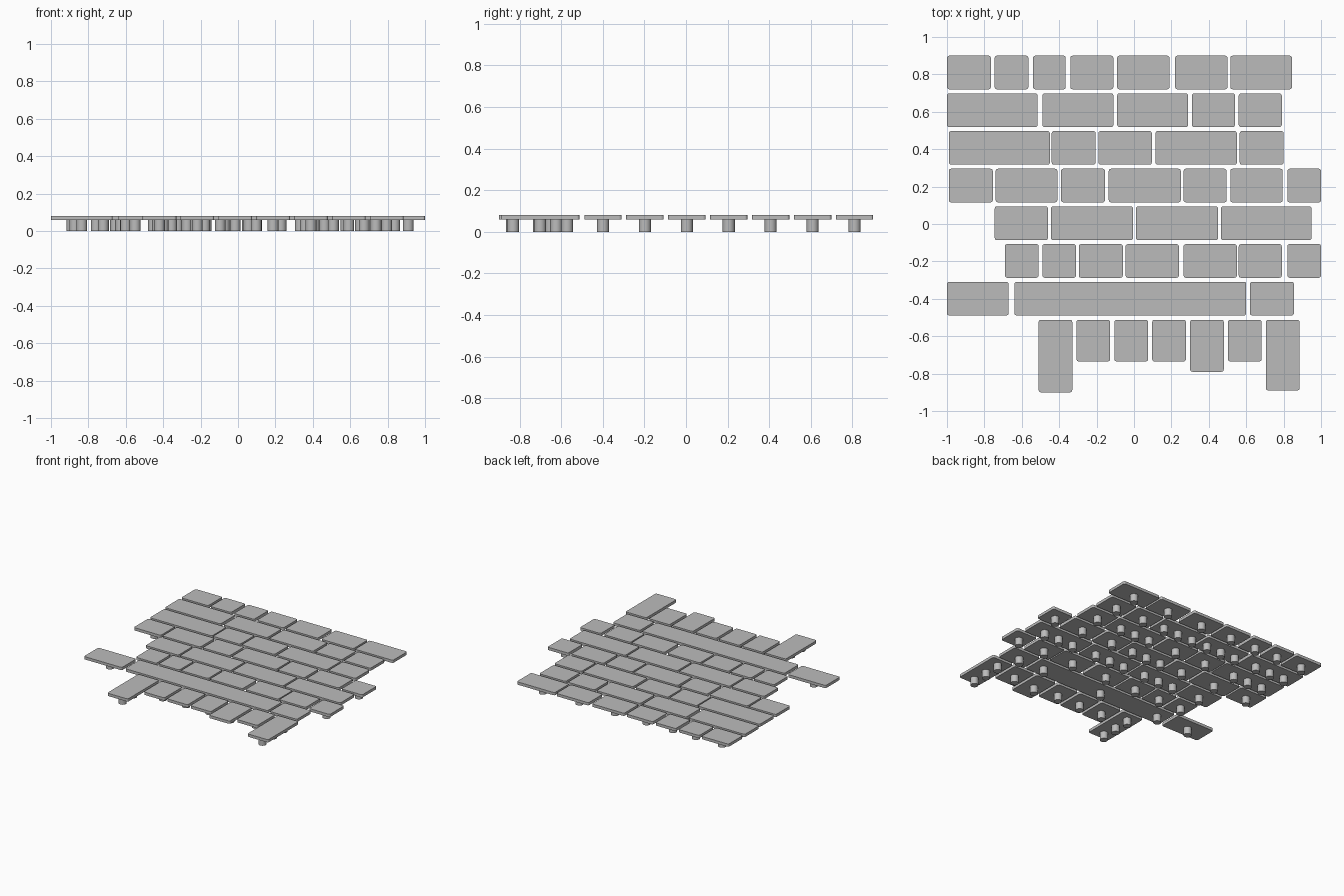
import bpy
import bmesh
from mathutils import Matrix

default_cube = bpy.data.objects.get("Cube")
if default_cube:
    bpy.data.objects.remove(default_cube, do_unlink=True)

CAP_BOTTOM, CAP_TOP = 0.058, 0.08
STEM_RADIUS = 0.029
STEM_SPREAD = 0.13
CORNER = 0.012

# One plain grey for every part
grey = bpy.data.materials.new("plain grey")
grey.use_nodes = True
grey.diffuse_color = (0.5, 0.5, 0.5, 1)
grey.node_tree.nodes["Principled BSDF"].inputs["Base Color"].default_value = grey.diffuse_color


def finish(bm, name):
    mesh = bpy.data.meshes.new(name)
    bm.to_mesh(mesh)
    bm.free()
    mesh.materials.append(grey)
    obj = bpy.data.objects.new(name, mesh)
    bpy.context.collection.objects.link(obj)
    return obj


def make_cap(name, left, right, front, back):
    """Thin flat plate with softened vertical corners."""
    bm = bmesh.new()
    size = (right - left, back - front, CAP_TOP - CAP_BOTTOM)
    centre = ((left + right) / 2, (front + back) / 2, (CAP_TOP + CAP_BOTTOM) / 2)
    bmesh.ops.create_cube(bm, size=1)
    bmesh.ops.scale(bm, vec=size, verts=bm.verts)
    bmesh.ops.translate(bm, vec=centre, verts=bm.verts)
    upright = [e for e in bm.edges if abs(e.verts[0].co.z - e.verts[1].co.z) > CORNER]
    bmesh.ops.bevel(bm, geom=upright, offset=CORNER, segments=3,
                    profile=0.5, affect='EDGES')
    finish(bm, name)


def make_stems(name, points):
    """Round posts reaching from the ground to the underside of the cap."""
    bm = bmesh.new()
    for x, y in points:
        bmesh.ops.create_cone(bm, cap_ends=True, segments=20, radius1=STEM_RADIUS,
                              radius2=STEM_RADIUS, depth=CAP_BOTTOM,
                              matrix=Matrix.Translation((x, y, CAP_BOTTOM / 2)))
    for face in bm.faces:
        face.smooth = abs(face.normal.z) < 0.5
    for edge in bm.edges:
        edge.smooth = all(f.smooth for f in edge.link_faces)
    finish(bm, name)


def make_key(name, left, right, front, back):
    make_cap(name + "_cap", left, right, front, back)
    width, depth = right - left, back - front
    x, y = (left + right) / 2, (front + back) / 2
    # Large keys carry two extra posts along their long side
    spread = 0.53 if width > 1 else STEM_SPREAD
    points = [(x, y)]
    if width > 0.36:
        points += [(x - spread, y), (x + spread, y)]
    elif depth > 0.36:
        points += [(x, y - spread), (x, y + spread)]
    make_stems(name + "_stems", points)


# Left and right ends of each key, in hundredths, from the back row forward
rows = {
    "back_row": [(-100, -76.5), (-74.5, -56.5), (-54, -36.5), (-34, -11),
                 (-9, 19), (22, 50), (51.5, 84.5)],
    "second_row": [(-100, -51.5), (-49, -11), (-9, 29), (31, 54), (56, 79)],
    "third_row": [(-99, -45), (-44, -20.5), (-19, 9.5), (11.5, 55), (56.5, 80)],
    "fourth_row": [(-99, -75.5), (-74, -41), (-39, -15.5), (-13.5, 25),
                   (26.5, 49.5), (51.5, 79.5), (82, 100)],
    "fifth_row": [(-74.5, -46), (-44.5, -0.5), (1, 45), (46.5, 95)],
    "sixth_row": [(-69, -51), (-49, -31), (-29.5, -6), (-4.5, 24),
                  (26.5, 55), (56, 79), (82, 100)],
    "long_bar_row": [(-100, -67), (-64, 60), (62, 85.5)],
}
ROW_PITCH, ROW_DEPTH, BACK_EDGE = 0.2015, 0.18, 0.9

for number, (row, spans) in enumerate(rows.items()):
    back = BACK_EDGE - number * ROW_PITCH
    for index, (left, right) in enumerate(spans, start=1):
        make_key(f"{row}_key_{index}", left / 100, right / 100, back - ROW_DEPTH, back)

# Front row of upright keys, evenly spaced with different front edges
front_edges = [-0.9, -0.735, -0.735, -0.735, -0.79, -0.735, -0.89]
for index, front in enumerate(front_edges):
    left = -0.51 + index * 0.2025
    make_key(f"front_row_key_{index + 1}", left, left + ROW_DEPTH, front, -0.512)
